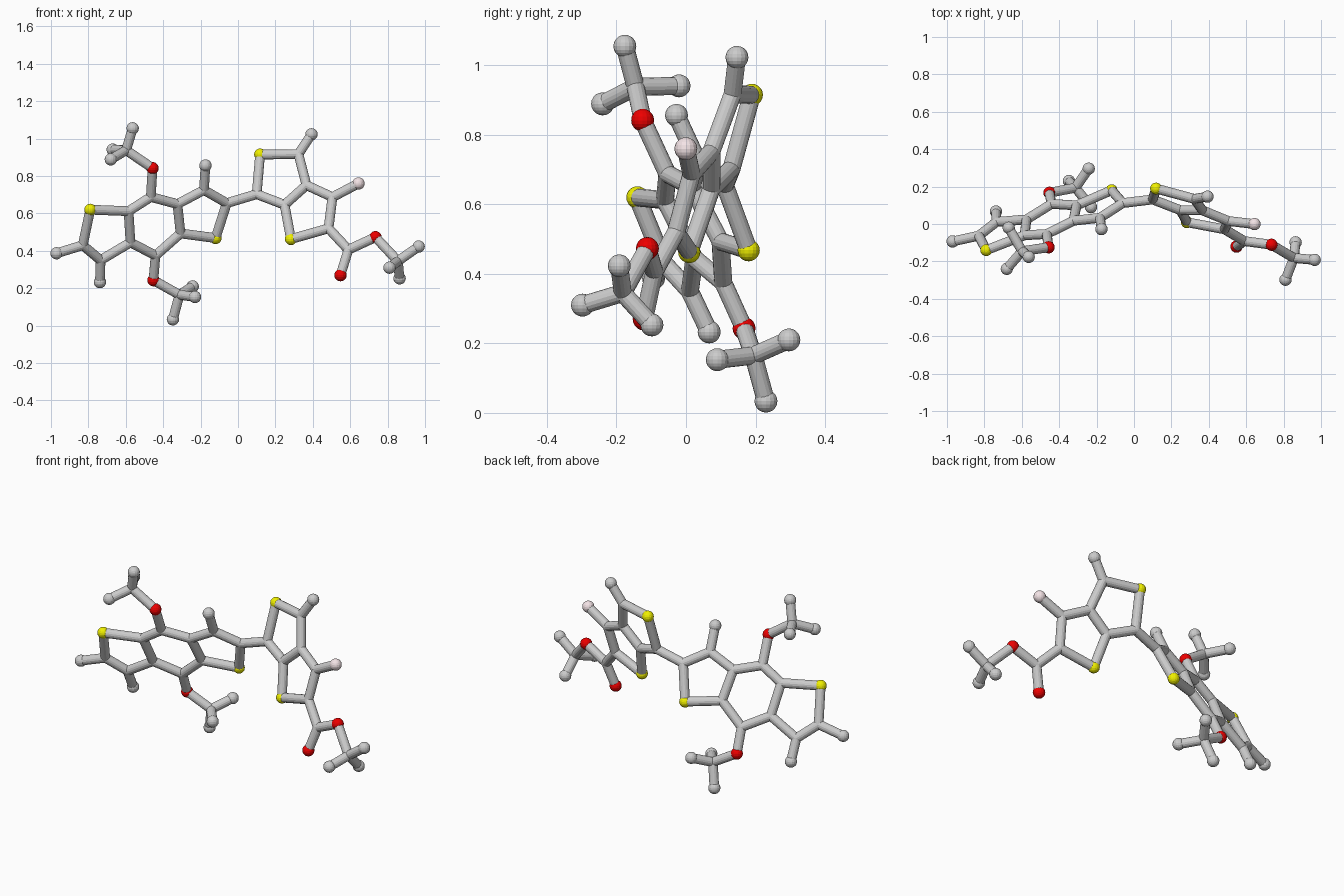
import bpy, bmesh
from mathutils import Vector, Matrix

if "Cube" in bpy.data.objects:
    bpy.data.objects.remove(bpy.data.objects["Cube"])

BOND_R, BALL_R, SIDES = 0.026, 0.033, 16


def material(name, rgb):
    m = bpy.data.materials.new(name)
    m.diffuse_color = (*rgb, 1)
    m.use_nodes = True
    m.node_tree.nodes["Principled BSDF"].inputs["Base Color"].default_value = m.diffuse_color
    return m


RED = material("red", (0.85, 0.0, 0.0))
YELLOW = material("yellow", (0.88, 0.88, 0.0))
PINK = material("pale_pink", (0.90, 0.77, 0.79))


# The two ring systems are flat: y follows from x and z
def left_plane(x, z):
    return Vector((x, 0.451 + 0.368 * x - 0.484 * z, z))


def right_plane(x, z):
    return Vector((x, -0.0515 - 0.273 * x + 0.2985 * z, z))


def finish(bm, name, mat=None):
    me = bpy.data.meshes.new(name)
    bm.to_mesh(me)
    bm.free()
    ob = bpy.data.objects.new(name, me)
    bpy.context.collection.objects.link(ob)
    if mat:
        me.materials.append(mat)
    return ob


def add_ball(bm, p, r):
    bmesh.ops.create_uvsphere(bm, u_segments=SIDES, v_segments=10, radius=r,
                              matrix=Matrix.Translation(p))


def add_rod(bm, a, b):
    d = b - a
    rot = d.to_track_quat('Z', 'Y').to_matrix().to_4x4()
    bmesh.ops.create_cone(bm, segments=SIDES, radius1=BOND_R, radius2=BOND_R,
                          depth=d.length, cap_ends=True,
                          matrix=Matrix.Translation((a + b) / 2) @ rot)


def balls(name, keys, r, mat=None):
    bm = bmesh.new()
    for k in keys:
        add_ball(bm, P[k], r)
    return finish(bm, name, mat)


def rods(name, chains):
    bm = bmesh.new()
    for chain in chains:
        keys = chain.split()
        for a, b in zip(keys, keys[1:]):
            add_rod(bm, P[a], P[b])
    return finish(bm, name)


# Joint positions; first letter is the element
left = dict(S1=(-.79, .62), Ca=(-.83, .43), Cb=(-.735, .35), Cc=(-.575, .445),
            Cd=(-.585, .612), Ce=(-.466, .688), Cf=(-.324, .65),
            Cg=(-.307, .493), Ch=(-.441, .375), Ci=(-.182, .725),
            Cj=(-.06, .655), S2=(-.12, .468), H1=(-.97, .387),
            H2=(-.738, .233), H3=(-.174, .856), O1=(-.457, .842),
            O2=(-.452, .243))
right = dict(Ck=(.10, .703), S3=(.118, .915), Cl=(.323, .917), Cm=(.366, .751),
             Cn=(.249, .646), S4=(.283, .463), Co=(.484, .52),
             Cp=(.505, .687), Cq=(.59, .406), H4=(.393, 1.023),
             F1=(.644, .76), O3=(.548, .27), O4=(.735, .473),
             C3=(.855, .345))
P = {k: left_plane(*v) for k, v in left.items()}
P.update({k: right_plane(*v) for k, v in right.items()})

# Methyl groups: carbon and its three hydrogens
P["C1"] = Vector((-.598, -.145, .938))
P["C2"] = Vector((-.313, .194, .165))
methyls = {
    1: ((-.563, -.176, 1.055), (-.68, -.24, .889), (-.67, -.02, .941)),
    2: ((-.348, .23, .034), (-.23, .09, .153), (-.242, .296, .21)),
    3: ((.966, -.192, .423), (.81, -.298, .31), (.864, -.098, .253)),
}
for n, hs in methyls.items():
    for i, h in enumerate(hs):
        P[f"H{n}{i}"] = Vector(h)

# Bonds
rods("left_ring_bonds", ["S1 Ca Cb Cc Cd S1", "Cd Ce Cf Cg Ch Cc",
                         "Cf Ci Cj S2 Cg", "Ca H1", "Cb H2", "Ci H3"])
rods("linking_bond", ["Cj Ck"])
rods("right_ring_bonds", ["Ck S3 Cl Cm Cn Ck", "Cn S4 Co Cp Cm",
                          "Cl H4", "Cp F1"])
rods("ester_bonds", ["Co Cq O4 C3", "Cq O3"])
rods("side_chain_bonds", ["Ce O1 C1", "Ch O2 C2"])
for n in methyls:
    rods(f"methyl_bonds_{n}", [f"C{n} H{n}{i}" for i in range(3)])

# Atoms
balls("carbon_joints", [k for k in P if k[0] == "C"], BOND_R)
balls("hydrogen_balls", [k for k in P if k[0] == "H"], BALL_R)
balls("oxygen_balls", [k for k in P if k[0] == "O"], BALL_R, RED)
balls("sulfur_balls", [k for k in P if k[0] == "S"], 0.032, YELLOW)
balls("fluorine_ball", ["F1"], BALL_R, PINK)
